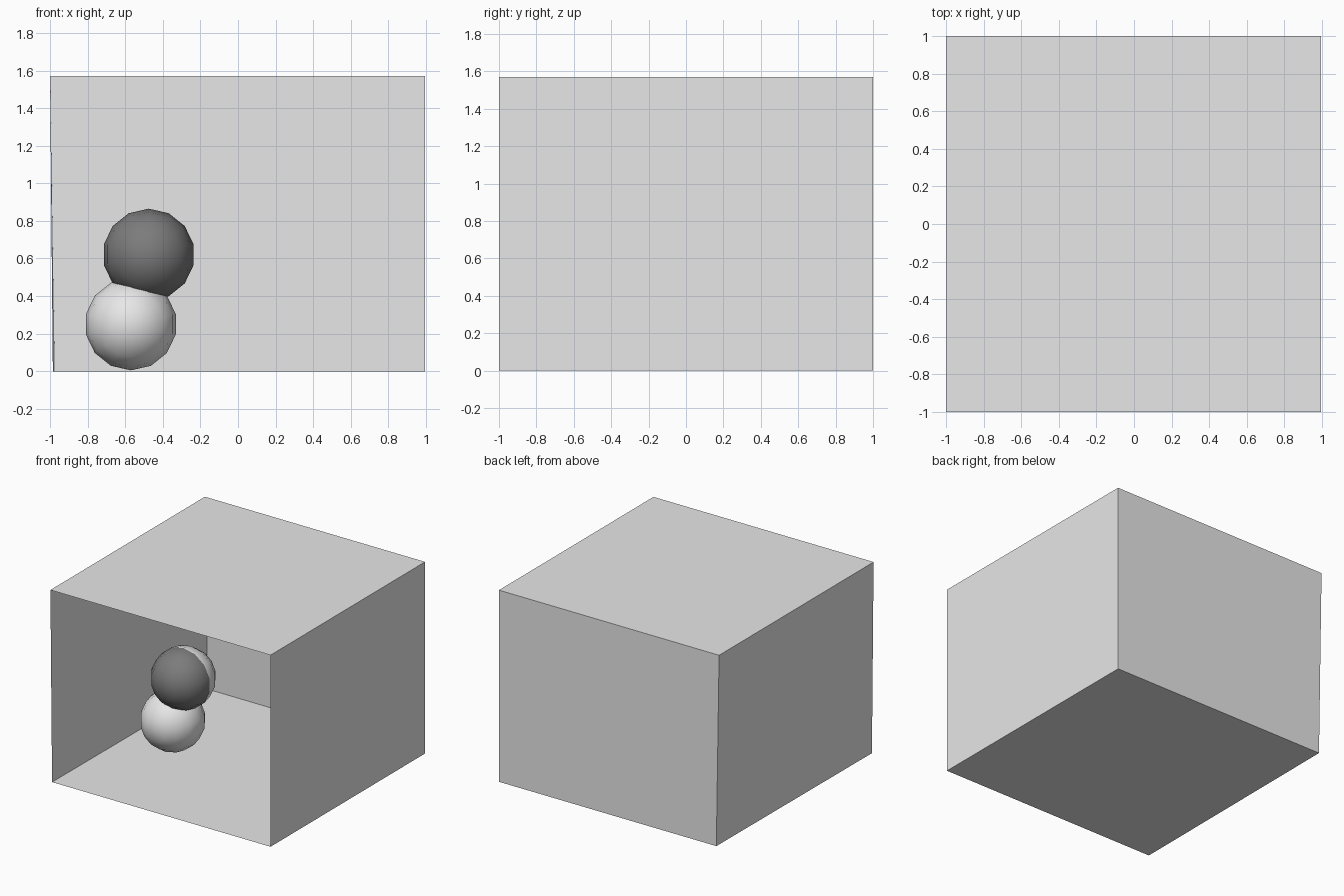
import bpy, bmesh, math
from mathutils import Matrix

cube = bpy.data.objects.get("Cube")
if cube:
    bpy.data.objects.remove(cube, do_unlink=True)


def material(name, value):
    mat = bpy.data.materials.new(name)
    mat.use_nodes = True
    colour = (value, value, value, 1)
    mat.diffuse_color = colour
    mat.node_tree.nodes["Principled BSDF"].inputs["Base Color"].default_value = colour
    return mat


light_grey = material("light_grey", 0.8)
dark_grey = material("dark_grey", 0.2)


def add_object(name, bm, *mats):
    mesh = bpy.data.meshes.new(name)
    bm.to_mesh(mesh)
    bm.free()
    for mat in mats:
        mesh.materials.append(mat)
    obj = bpy.data.objects.new(name, mesh)
    bpy.context.collection.objects.link(obj)
    return obj


# Thin-walled room, open at the front, with a slightly leaning side wall
height = 1.57
bm = bmesh.new()
bmesh.ops.create_cube(bm, size=2)
front = [f for f in bm.faces if f.normal.y < -0.9]
bmesh.ops.delete(bm, geom=front, context='FACES_ONLY')
for v in bm.verts:
    v.co.z = (v.co.z + 1) / 2 * height
    if v.co.x > 0:
        v.co.x = 0.995
    elif v.co.z < 0.1:
        v.co.x = -0.975 if v.co.y > 0 else -0.985
add_object("room_shell", bm, light_grey)


# Two overlapping balls with their poles along the depth axis
def ball(name, x, z, dark_front):
    bm = bmesh.new()
    bmesh.ops.create_uvsphere(bm, u_segments=14, v_segments=8, radius=0.245,
                              matrix=Matrix.Rotation(math.pi / 2, 4, 'X'))
    for f in bm.faces:
        f.smooth = True
        f.material_index = int(dark_front and f.calc_center_median().y < 0)
    obj = add_object(name, bm, light_grey, dark_grey)
    obj.location = (x, -0.03, z)
    return obj


ball("lower_ball", -0.57, 0.25, False)
ball("upper_ball", -0.475, 0.62, True)
